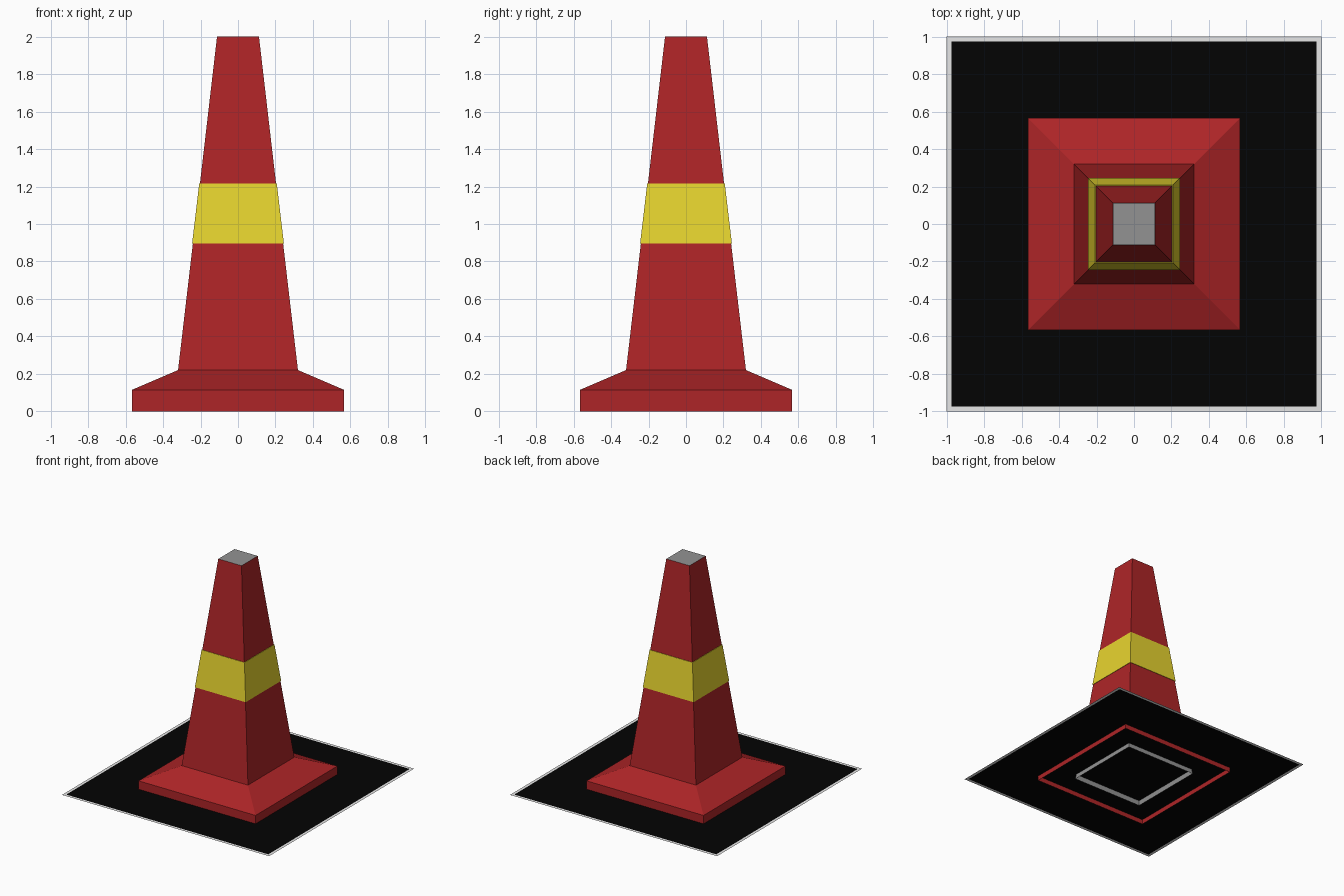
import bpy, bmesh

if "Cube" in bpy.data.objects:
    bpy.data.objects.remove(bpy.data.objects["Cube"])


def material(name, rgb):
    m = bpy.data.materials.new(name)
    m.diffuse_color = (*rgb, 1.0)
    m.use_nodes = True
    m.node_tree.nodes["Principled BSDF"].inputs["Base Color"].default_value = m.diffuse_color
    return m


RED = material("red", (0.42, 0.018, 0.020))
YELLOW = material("yellow", (0.80, 0.66, 0.028))
BLACK = material("black", (0.001, 0.001, 0.001))
GREY = material("mid grey", (0.29, 0.29, 0.29))
LIGHT = material("light grey", (0.80, 0.80, 0.80))


def square_stack(name, rings, mats, cap_mat=None):
    """Join square rings (half size, height); mats colour each band."""
    bm = bmesh.new()
    slots = []
    for m in mats + ([cap_mat] if cap_mat else []):
        if m not in slots:
            slots.append(m)
    loops = [[bm.verts.new((x * r, y * r, z)) for x, y in
              ((-1, -1), (1, -1), (1, 1), (-1, 1))] for r, z in rings]
    for a, b, m in zip(loops, loops[1:], mats):
        for i in range(4):
            j = (i + 1) % 4
            f = bm.faces.new((a[i], a[j], b[j], b[i]))
            f.material_index = slots.index(m)
    if cap_mat:
        f = bm.faces.new(loops[-1])
        f.material_index = slots.index(cap_mat)
    me = bpy.data.meshes.new(name)
    bm.to_mesh(me)
    bm.free()
    for m in slots:
        me.materials.append(m)
    ob = bpy.data.objects.new(name, me)
    bpy.context.collection.objects.link(ob)


# Flat mat with a light rim, raised so the foot pokes through below it
MAT_Z = 0.042
square_stack("ground_mat", [(1.0, MAT_Z), (0.975, MAT_Z)], [LIGHT], BLACK)

# Square foot with sloped shoulder, open underneath
square_stack("foot", [(0.565, 0), (0.565, 0.115), (0.32, 0.22)], [RED, RED])

# Tapering body: grey hidden skirt inside the foot, outset stripe, grey cap
square_stack("cone_body",
             [(0.346, 0), (0.32, 0.22), (0.241, 0.895), (0.245, 0.895),
              (0.207, 1.217), (0.203, 1.217), (0.112, 2.0)],
             [GREY, RED, YELLOW, YELLOW, YELLOW, RED], GREY)
